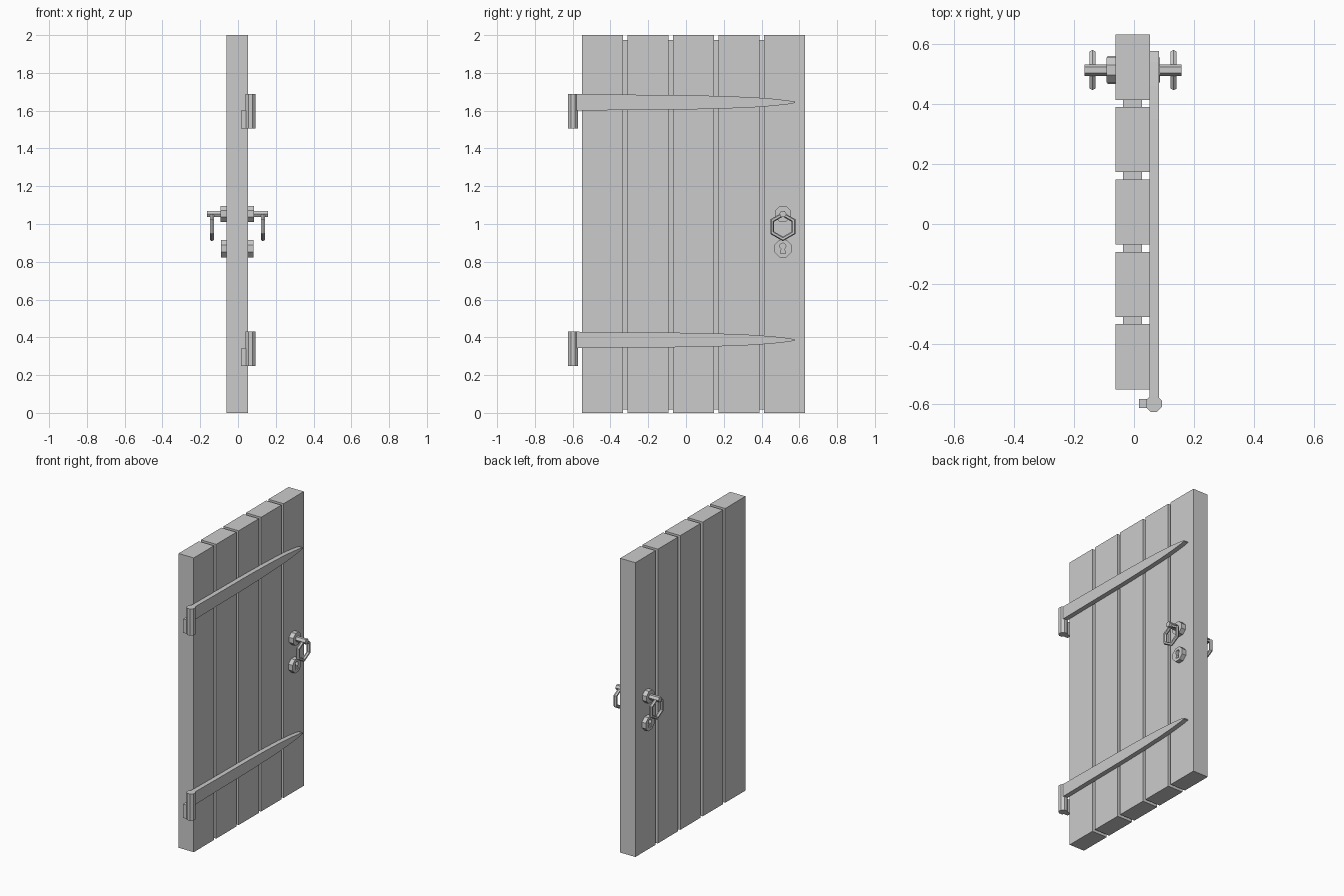
import bpy, bmesh, math
from mathutils import Vector

if "Cube" in bpy.data.objects:
    bpy.data.objects.remove(bpy.data.objects["Cube"])

MID = -0.003          # door mid-plane in x
HANDLE_Y = 0.513      # handle and lock line


def add_mesh(name, bm):
    bmesh.ops.recalc_face_normals(bm, faces=bm.faces)
    me = bpy.data.meshes.new(name)
    bm.to_mesh(me)
    bm.free()
    ob = bpy.data.objects.new(name, me)
    bpy.context.collection.objects.link(ob)
    return ob


def prism(name, pts, direction):
    """Extrude a closed 3D outline along a direction."""
    bm = bmesh.new()
    face = bm.faces.new([bm.verts.new(p) for p in pts])
    ext = bmesh.ops.extrude_face_region(bm, geom=[face])
    verts = [v for v in ext["geom"] if isinstance(v, bmesh.types.BMVert)]
    bmesh.ops.translate(bm, verts=verts, vec=Vector(direction))
    return add_mesh(name, bm)


def box(name, x, y, z):
    pts = [(x[0], y[0], z[0]), (x[1], y[0], z[0]), (x[1], y[1], z[0]), (x[0], y[1], z[0])]
    return prism(name, pts, (0, 0, z[1] - z[0]))


def ngon(n, r, cu, cv, turn=0.5):
    return [(cu + r * math.cos((i + turn) * math.tau / n),
             cv + r * math.sin((i + turn) * math.tau / n)) for i in range(n)]


def x_prism(name, outline, x0, x1):
    return prism(name, [(x0, u, v) for u, v in outline], (x1 - x0, 0, 0))


# Planks and the recessed strips joining them
pitch, width, start = 0.2412, 0.217, -0.551
for i in range(5):
    y = start + i * pitch
    box(f"plank_{i + 1}", (-0.061, 0.053), (y, y + width), (0, 2))
    if i < 4:
        box(f"joining_strip_{i + 1}", (-0.037, 0.026), (y + width, y + pitch), (0.018, 1.975))

# Strap hinges: tapered strap, knuckle, pin and pin bracket
half_strap = [(-0.6, 0.044), (-0.35, 0.041), (0.0, 0.038), (0.2, 0.033),
              (0.35, 0.027), (0.46, 0.019), (0.54, 0.01), (0.577, 0.003)]
for label, z in (("lower", 0.386), ("upper", 1.644)):
    outline = [(y, z + h) for y, h in half_strap] + [(y, z - h) for y, h in reversed(half_strap)]
    x_prism(f"{label}_hinge_strap", outline, 0.051, 0.084)
    ring = ngon(8, 0.029, 0.066, -0.599)
    prism(f"{label}_hinge_knuckle", [(x, y, z - 0.044) for x, y in ring], (0, 0, 0.088))
    prism(f"{label}_hinge_pin", [(x, y, z - 0.138) for x, y in ring], (0, 0, 0.094))
    box(f"{label}_hinge_bracket", (0.017, 0.06), (-0.614, -0.583), (z - 0.138, z - 0.044))

# Keyhole outline used to cut both lock plates
keyhole = [(HANDLE_Y + 0.016 * math.sin(math.radians(a)), 0.883 + 0.016 * math.cos(math.radians(a)))
           for a in range(-150, 151, 30)]
keyhole += [(HANDLE_Y + 0.013, 0.843), (HANDLE_Y - 0.013, 0.843)]

# Handle set on each face
for label, s in (("outer", 1), ("inner", -1)):
    def px(d):
        return MID + s * d

    x_prism(f"{label}_rosette", ngon(8, 0.045, HANDLE_Y, 1.053), px(0.05), px(0.089))
    x_prism(f"{label}_spindle", ngon(6, 0.019, HANDLE_Y, 1.053, 0), px(0.05), px(0.162))

    plate = x_prism(f"{label}_lock_plate", ngon(8, 0.05, HANDLE_Y, 0.87), px(0.05), px(0.086))
    cutter = x_prism(f"{label}_keyhole_cutter", keyhole, px(0.06), px(0.12))
    cutter.hide_render = True
    cutter.display_type = 'WIRE'
    mod = plate.modifiers.new("keyhole", 'BOOLEAN')
    mod.operation = 'DIFFERENCE'
    mod.solver = 'EXACT'
    mod.object = cutter

    # Six-sided ring pull with a square-cut bar, hanging point up
    bm = bmesh.new()
    loops = []
    for i in range(6):
        a = math.radians(90 + 60 * i)
        loops.append([bm.verts.new((px(0.135) + dx, HANDLE_Y + (0.065 + dr) * math.cos(a),
                                    0.986 + (0.065 + dr) * math.sin(a)))
                      for dr, dx in ngon(6, 0.012, 0, 0, 0)])
    for i in range(6):
        p, q = loops[i], loops[(i + 1) % 6]
        for j in range(6):
            k = (j + 1) % 6
            bm.faces.new((p[j], q[j], q[k], p[k]))
    add_mesh(f"{label}_ring_pull", bm)
